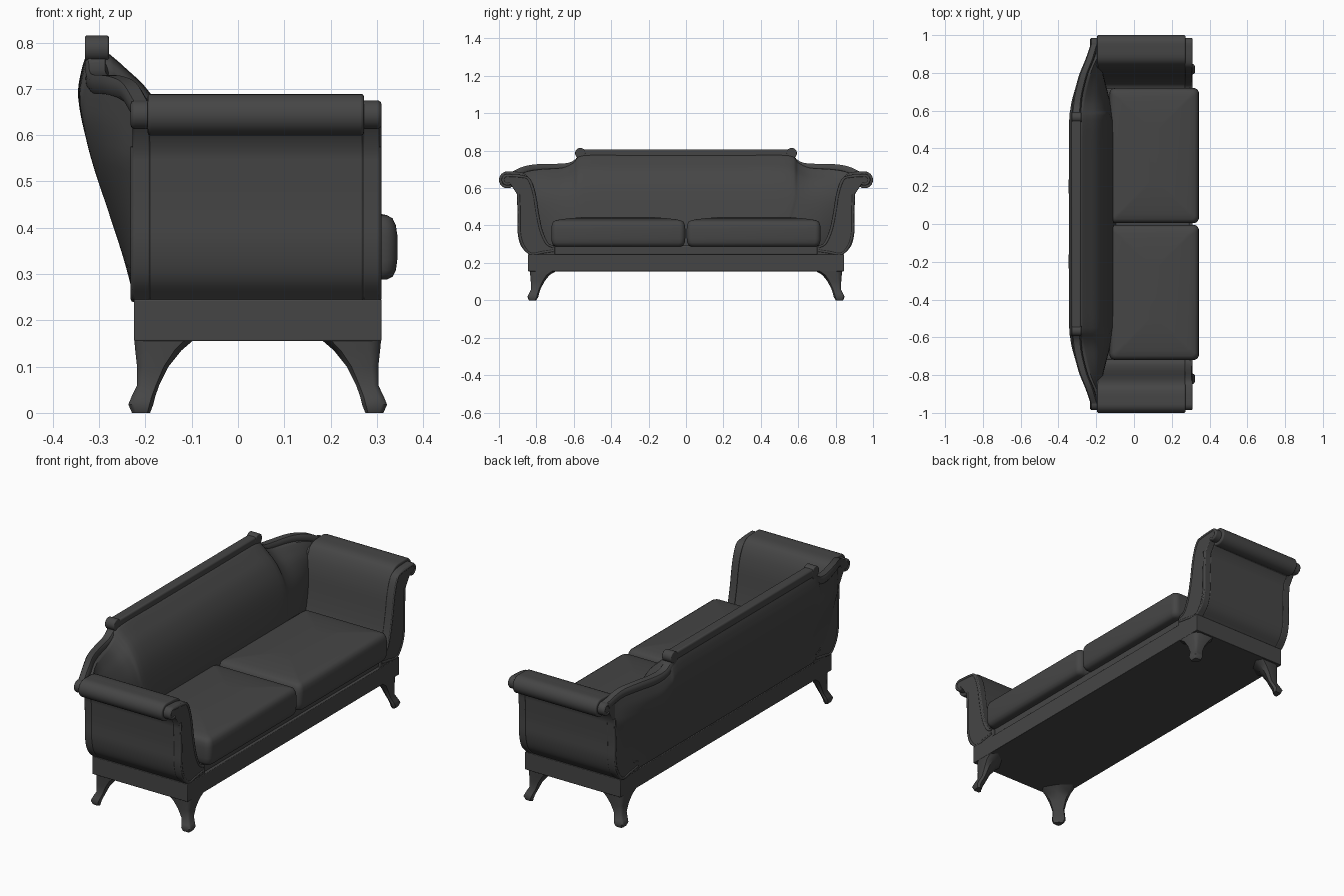
import bpy, bmesh
from math import sin, cos, pi, radians, copysign
from mathutils import Vector

if "Cube" in bpy.data.objects:
    bpy.data.objects.remove(bpy.data.objects["Cube"])

DARK = bpy.data.materials.new('dark_grey')
DARK.diffuse_color = (0.06, 0.06, 0.06, 1)
DARK.use_nodes = True
DARK.node_tree.nodes["Principled BSDF"].inputs["Base Color"].default_value = DARK.diffuse_color


def finish(name, bm, mirror='', offset=0.0, bevel=0, angle=35):
    bmesh.ops.recalc_face_normals(bm, faces=bm.faces)
    me = bpy.data.meshes.new(name)
    bm.to_mesh(me)
    bm.free()
    me.materials.append(DARK)
    ob = bpy.data.objects.new(name, me)
    bpy.context.collection.objects.link(ob)
    bpy.context.view_layer.objects.active = ob
    ob.select_set(True)
    bpy.ops.object.shade_smooth_by_angle(angle=radians(angle))
    ob.select_set(False)
    if bevel:
        b = ob.modifiers.new('bevel', 'BEVEL')
        b.width, b.segments, b.limit_method, b.angle_limit = bevel, 3, 'ANGLE', radians(50)
    if mirror:
        m = ob.modifiers.new('mirror', 'MIRROR')
        m.use_axis = ('X' in mirror, 'Y' in mirror, False)
        if offset:
            e = bpy.data.objects.new(name + '_centre', None)
            bpy.context.collection.objects.link(e)
            e.location.x = offset
            e.hide_render = True
            m.mirror_object = e
    return ob


def loft(name, rings, **kw):
    bm = bmesh.new()
    rows = [[bm.verts.new(p) for p in r] for r in rings]
    n = len(rows[0])
    for a, b in zip(rows, rows[1:]):
        for i in range(n):
            j = (i + 1) % n
            bm.faces.new((a[i], a[j], b[j], b[i]))
    bm.faces.new(rows[0])
    bm.faces.new(rows[-1])
    return finish(name, bm, **kw)


def spline(pts, n=5):
    """Catmull-Rom smoothing of a short list of points."""
    p = [Vector(q) for q in pts]
    p = [2 * p[0] - p[1]] + p + [2 * p[-1] - p[-2]]
    out = []
    for a, b, c, d in zip(p, p[1:], p[2:], p[3:]):
        for k in range(n):
            t = k / n
            out.append(0.5 * (2 * b + (c - a) * t + (2 * a - 5 * b + 4 * c - d) * t * t
                              + (3 * b - a - 3 * c + d) * t ** 3))
    return out + [p[-2]]


def box(name, x0, x1, y0, y1, z0, z1, bevel):
    bm = bmesh.new()
    bmesh.ops.create_cube(bm, size=1)
    for v in bm.verts:
        x, y, z = v.co
        v.co = ((x0 + x1) / 2 + x * (x1 - x0), (y0 + y1) / 2 + y * (y1 - y0),
                (z0 + z1) / 2 + z * (z1 - z0))
    return finish(name, bm, bevel=bevel)


def tube(name, pts, r):
    rings = []
    for i, p in enumerate(pts):
        t = (pts[min(i + 1, len(pts) - 1)] - pts[max(i - 1, 0)]).normalized()
        side = Vector((1, 0, 0))
        up = t.cross(side).normalized()
        rings.append([p + r * (cos(a) * side + sin(a) * up) for a in [k * pi / 4 for k in range(8)]])
    return loft(name, rings, mirror='Y', angle=60)


def rounded_rect(cx, cy, hx, hy, r, z):
    pts = []
    for k in range(24):
        a = (k // 6) * pi / 2 + (k % 6) * pi / 10
        m = (k // 6) * pi / 2 + pi / 4
        pts.append((cx + copysign(hx - r, cos(m)) + r * cos(a),
                    cy + copysign(hy - r, sin(m)) + r * sin(a), z))
    return pts


# Base rail and seat deck
box('base_rail', -0.225, 0.31, -0.845, 0.845, 0.155, 0.245, 0.003)
box('seat_deck', -0.2, 0.295, -0.72, 0.72, 0.24, 0.295, 0.01)

# Plump seat cushions: inset and height of each ring
PUFF = [(.05, .287), (.022, .288), (.01, .294), (.003, .308), (0, .33), (0, .385), (.003, .405), (.01, .42),
        (.022, .427), (.05, .433), (.1, .439), (.16, .444), (.21, .446)]
loft('seat_cushion', [rounded_rect(0.107, 0.362, 0.237 - i, 0.358 - i, max(0.03 - i * .5, 0.01), z)
                      for i, z in PUFF], mirror='Y', angle=50)

# Arms: scrolled profile in y-z
INNER = [(0.70, 0.285), (0.735, 0.305), (0.765, 0.37), (0.785, 0.46), (0.803, 0.57), (0.83, 0.645)]
OUTER = [(0.905, 0.57), (0.9, 0.45), (0.9, 0.36), (0.882, 0.29), (0.84, 0.243)]


def arm_profile(r, inset):
    cy, cz = 0.955, 0.644
    inner = spline([(y + inset, z, 0) for y, z in INNER] + [(0.875, cz + r - 0.006, 0), (cy, cz + r, 0)])
    roll = [Vector((cy + r * cos(a), cz + r * sin(a), 0))
            for a in [pi / 2 - k * pi * 1.2 / 14 for k in range(1, 15)]]
    outer = spline([(y - inset / 2, z, 0) for y, z in OUTER])
    return inner, roll, outer


def arm_slab(name, x0, x1, r, inset, bevel):
    inner, roll, outer = arm_profile(r, inset)
    prof = inner + roll + outer + [Vector((0.70, 0.243, 0))]
    loft(name, [[(x, p.x, p.y) for p in prof] for x in (x0, x1)], mirror='Y', bevel=bevel)


arm_slab('arm_upholstery', -0.195, 0.272, 0.045, 0.005, 0.006)
arm_slab('arm_front_panel', 0.27, 0.306, 0.031, 0.0, 0.004)
arm_slab('arm_back_panel', -0.228, -0.19, 0.031, 0.0, 0.004)

# Raised beads along the scroll panels
inner, roll, outer = arm_profile(0.023, 0.01)
for side, x in (('front', 0.303), ('back', -0.225)):
    tube('arm_%s_inner_bead' % side, [Vector((x, p.x, p.y)) for p in inner + roll], 0.007)
    low = [(x, y - 0.01, z + 0.005) for y, z in OUTER] + [(x, 0.77, 0.256), (x, 0.71, 0.265)]
    tube('arm_%s_outer_bead' % side, spline(low), 0.007)

# Curved, leaning back: lofted sections along y
BACK = spline([(-0.225, 0.25, 0), (-0.25, 0.345, 0), (-0.285, 0.455, 0), (-0.325, 0.58, 0), (-0.345, 0.68, 0),
               (-0.338, 0.74, 0), (-0.325, 0.78, 0)], 4)
FRONT = spline([(-0.28, 0.775, 0), (-0.245, 0.745, 0), (-0.19, 0.69, 0), (-0.145, 0.6, 0),
                (-0.115, 0.45, 0), (-0.09, 0.25, 0)], 4)
# y, top height, amount of lean
STATIONS = spline([(0, 0.78, 1), (0.3, 0.78, 1), (0.55, 0.778, 0.98), (0.6, 0.74, 0.94), (0.66, 0.712, 0.85),
                   (0.76, 0.705, 0.6), (0.84, 0.695, 0.3), (0.895, 0.675, 0.02)], 4)


def back_section(y, top, lean):
    ring = []
    for curve, rest in ((BACK, -0.225), (FRONT, -0.185)):
        for p in curve:
            z = 0.25 + (p.y - 0.25) * (top - 0.25) / 0.53
            squeeze = 0.86 + 0.14 * min(1, (z - 0.25) / 0.3)
            ring.append((rest + lean * (p.x - rest), y * squeeze, z))
    return ring


half = [tuple(s) for s in STATIONS]
rings = [back_section(-y, t, l) for y, t, l in reversed(half[1:])] + [back_section(*s) for s in half]
loft('backrest', rings, angle=50)

# Carved crest rail, stepping down towards the arms
box('crest_rail', -0.33, -0.28, -0.565, 0.565, 0.765, 0.806, 0.008)
path = spline([(-0.305, 0.55, 0.775), (-0.305, 0.575, 0.742), (-0.303, 0.62, 0.717), (-0.294, 0.69, 0.71),
               (-0.268, 0.79, 0.708), (-0.235, 0.87, 0.694), (-0.21, 0.945, 0.655)])
rings = []
for i, p in enumerate(path):
    t = path[min(i + 1, len(path) - 1)] - path[max(i - 1, 0)]
    up = Vector((0, -t.z, t.y)).normalized()
    w = 0.026 - 0.006 * i / len(path)
    rings.append([p + Vector((w * a, 0, 0)) + up * 0.02 * b for a, b in
                  ((1, .5), (.7, 1), (-.7, 1), (-1, .5), (-1, -.5), (-.7, -1), (.7, -1), (1, -.5))])
loft('crest_side_rail', rings, mirror='Y', angle=50)
loft('crest_scroll', [[(x, 0.565 + 0.028 * cos(k * pi / 12), 0.787 + 0.028 * sin(k * pi / 12))
                       for k in range(24)] for x in (-0.331, -0.279)], mirror='Y', bevel=0.004)

# Splayed bracket legs: z, inner x, outer x, inner y, outer y
LEVELS = [(0.158, .18, .309, .69, .836), (0.135, .207, .307, .73, .833), (0.1, .235, .303, .757, .83),
          (0.06, .255, .303, .778, .828), (0.035, .264, .315, .786, .84), (0.018, .268, .322, .79, .848),
          (0.0, .275, .314, .80, .84)]
SHAPE = [(1, .78), (.93, .93), (.78, 1), (.15, 1), (0, .75), (.3, .3), (.75, 0), (1, .15)]
loft('leg', [[(a + u * (b - a), c + v * (d - c), z) for u, v in SHAPE] for z, a, b, c, d in LEVELS],
     mirror='XY', offset=0.0425, angle=50)
